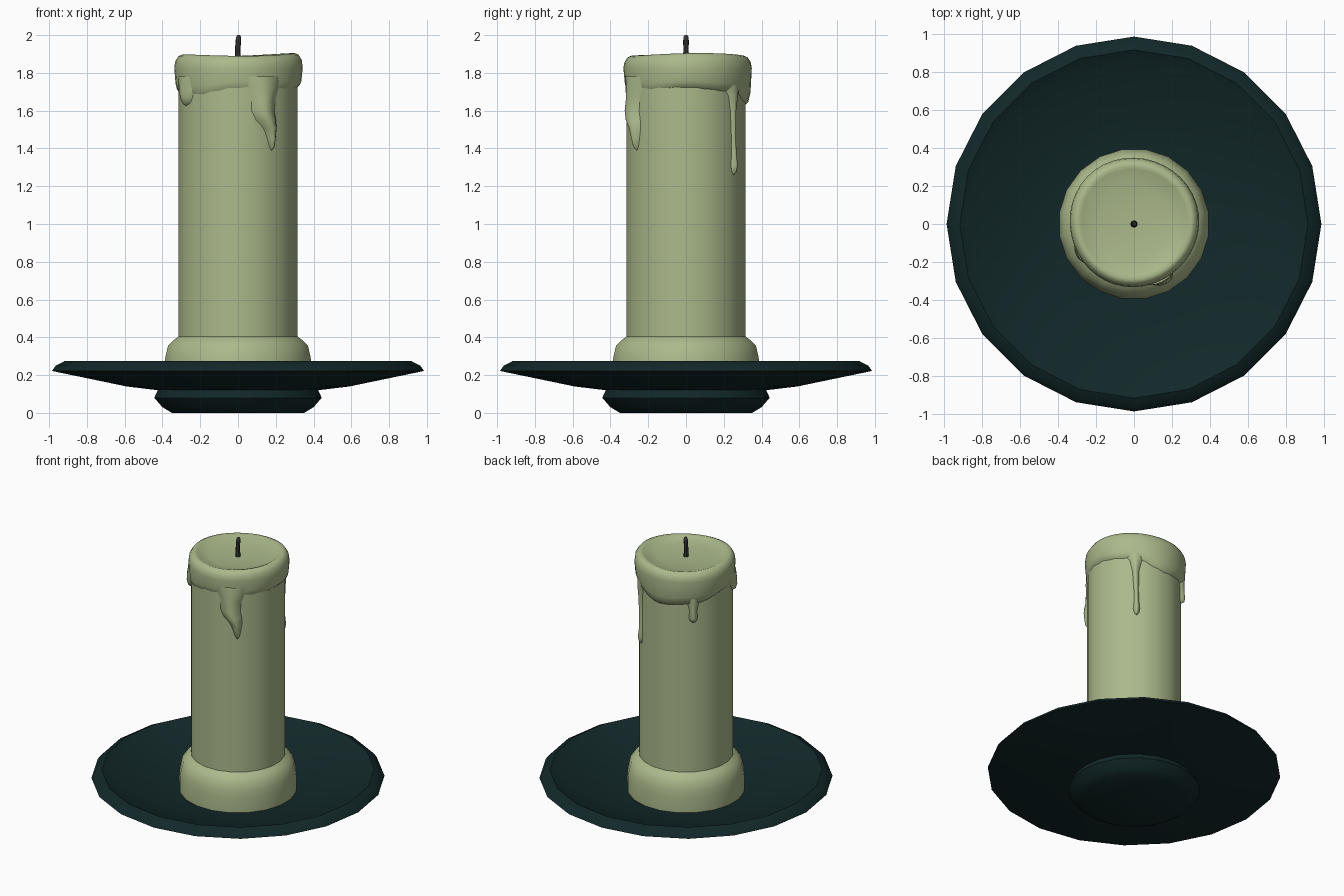
import bpy, math

if "Cube" in bpy.data.objects:
    bpy.data.objects.remove(bpy.data.objects["Cube"])

def material(name, rgb):
    m = bpy.data.materials.new(name)
    m.diffuse_color = (*rgb, 1)
    m.use_nodes = True
    m.node_tree.nodes["Principled BSDF"].inputs["Base Color"].default_value = m.diffuse_color
    return m

wax = material("wax", (0.41, 0.49, 0.26))
dark = material("dark_green", (0.006, 0.021, 0.022))
char = material("charred", (0.04, 0.04, 0.04))

def make(name, verts, faces, mat, angle=40):
    me = bpy.data.meshes.new(name)
    me.from_pydata(verts, [], faces)
    me.materials.append(mat)
    ob = bpy.data.objects.new(name, me)
    bpy.context.collection.objects.link(ob)
    bpy.ops.object.select_all(action='DESELECT')
    ob.select_set(True)
    bpy.context.view_layer.objects.active = ob
    bpy.ops.object.shade_smooth_by_angle(angle=math.radians(angle))
    return ob

def rings_mesh(name, rings, mat, cap_start=True, cap_end=True, angle=40):
    """Skin closed rings, ordered from bottom outward to top."""
    n = len(rings[0])
    verts = [v for r in rings for v in r]
    faces = [(i*n + j, i*n + (j+1) % n, (i+1)*n + (j+1) % n, (i+1)*n + j)
             for i in range(len(rings)-1) for j in range(n)]
    if cap_start:
        faces.append(tuple(reversed(range(n))))
    if cap_end:
        faces.append(tuple(range((len(rings)-1)*n, len(rings)*n)))
    return make(name, verts, faces, mat, angle)

def lathe(name, profile, n, mat, turn=0.0, angle=40):
    rings = [[(r*math.cos(turn + 2*math.pi*j/n), r*math.sin(turn + 2*math.pi*j/n), z)
              for j in range(n)] for r, z in profile]
    return rings_mesh(name, rings, mat, angle=angle)

# Footed dish
lathe("dish", [(0.35, 0), (0.40, 0.03), (0.443, 0.08), (0.425, 0.12), (0.59, 0.14),
               (0.985, 0.222), (0.965, 0.25), (0.915, 0.276), (0.87, 0.25),
               (0.60, 0.175), (0.43, 0.14), (0.20, 0.135)], 20, dark)

# Candle body with pooled foot
lathe("candle_body", [(0.395, 0.13), (0.397, 0.25), (0.388, 0.30), (0.375, 0.355),
                      (0.345, 0.385), (0.318, 0.405), (0.318, 1.10), (0.318, 1.80)],
      20, wax, math.radians(9), 50)

# Melted top with wavy lower edge and hollow pool
LOW = [1.72, 1.70, 1.63, 1.65, 1.70, 1.68, 1.715, 1.71]  # edge height every 45 degrees
def low_edge(a):
    t = (a / (math.pi/4)) % 8
    i = int(t)
    f = (1 - math.cos(math.pi*(t - i))) / 2
    return LOW[i]*(1 - f) + LOW[(i+1) % 8]*f

N = 40
rings = [[] for _ in range(11)]
for j in range(N):
    a = 2*math.pi*j/N
    lo = low_edge(a)
    bulge = 0.010*math.sin(a) + 0.003*math.sin(3*a + 1)
    lift = 0.006*math.sin(2*a + 1) + 0.004*math.cos(a)
    top = 1.895 + lift
    prof = [(0.312, lo), (0.325 + bulge*0.5, lo + 0.015),
            (0.333 + bulge, lo*0.65 + 1.82*0.35),
            (0.340 + bulge, 1.825), (0.335 + bulge, 1.86 + lift),
            (0.318 + bulge, top - 0.008), (0.300 + bulge, top),
            (0.280 + bulge, top - 0.007), (0.250, 1.876), (0.19, 1.864), (0.05, 1.86)]
    for k, (r, z) in enumerate(prof):
        rings[k].append((r*math.cos(a), r*math.sin(a), z))
rings_mesh("melted_top", rings, wax, cap_start=False, angle=70)

# Wax drips: rows of (height, sideways shift, half width, bulge)
def drip(name, degrees, rows):
    R, M = 0.312, 9
    verts, faces = [], []
    for z, off, hw, b in rows:
        for k in range(M):
            s = 2*k/(M-1) - 1
            a = math.radians(degrees) + (off + s*hw)/R
            r = R + b*math.cos(s*math.pi/2)
            verts.append((r*math.cos(a), r*math.sin(a), z))
    for i in range(len(rows)-1):
        for k in range(M-1):
            p = i*M + k
            faces.append((p, p+M, p+M+1, p+1))
    make(name, verts, faces, wax, 80)

drip("front_drip", -59, [(1.78, -0.03, 0.13, 0.025), (1.72, -0.025, 0.10, 0.033),
     (1.67, -0.025, 0.075, 0.035), (1.60, -0.03, 0.07, 0.042), (1.55, -0.012, 0.062, 0.046),
     (1.51, 0.008, 0.045, 0.042), (1.45, 0.016, 0.026, 0.034), (1.41, 0.018, 0.015, 0.026),
     (1.39, 0.018, 0.002, 0.005)])
drip("left_drip", 207, [(1.78, 0, 0.12, 0.025), (1.71, 0.01, 0.085, 0.034),
     (1.67, 0.015, 0.06, 0.034), (1.64, 0.015, 0.04, 0.025), (1.625, 0.015, 0.003, 0.005)])
drip("back_left_drip", 134, [(1.74, 0, 0.07, 0.025), (1.65, 0, 0.04, 0.03),
     (1.60, 0, 0.026, 0.028), (1.55, 0, 0.032, 0.034), (1.525, 0, 0.024, 0.028),
     (1.51, 0, 0.003, 0.005)])
drip("back_right_drip", 52, [(1.76, 0, 0.10, 0.025), (1.68, 0, 0.045, 0.028),
     (1.60, 0, 0.024, 0.022), (1.45, 0.004, 0.018, 0.018), (1.38, 0.006, 0.018, 0.02),
     (1.31, 0.006, 0.024, 0.028), (1.28, 0.006, 0.018, 0.022), (1.26, 0.006, 0.002, 0.005)])

# Wick, slightly bent
wick = []
for r, x, z in [(0.020, 0, 1.85), (0.016, 0, 1.875), (0.014, -0.002, 1.92),
                (0.015, 0.002, 1.97), (0.013, 0.003, 1.99), (0.007, 0.003, 2.0)]:
    wick.append([(x + r*math.cos(2*math.pi*j/8), r*math.sin(2*math.pi*j/8), z) for j in range(8)])
rings_mesh("wick", wick, char)
